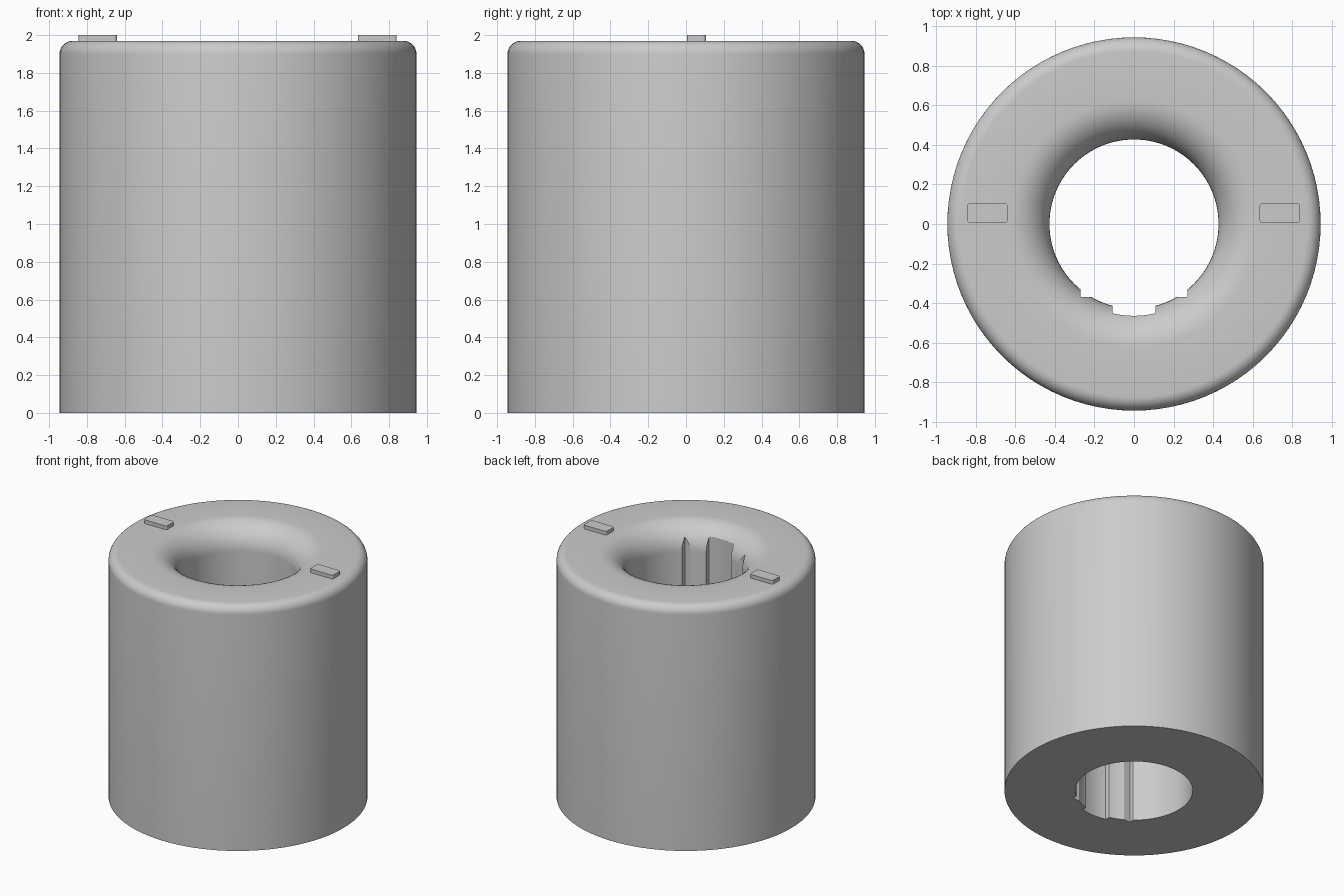
import bpy, bmesh, math

if "Cube" in bpy.data.objects:
    bpy.data.objects.remove(bpy.data.objects["Cube"])

SEG = 96
R_OUT, R_IN, H = 0.945, 0.428, 1.97
F_OUT, F_IN = 0.07, 0.2

grey = bpy.data.materials.new("light grey")
grey.diffuse_color = (0.6, 0.6, 0.6, 1)
grey.use_nodes = True
grey.node_tree.nodes["Principled BSDF"].inputs["Base Color"].default_value = grey.diffuse_color


def make_object(name, bm):
    bmesh.ops.recalc_face_normals(bm, faces=bm.faces)
    mesh = bpy.data.meshes.new(name)
    bm.to_mesh(mesh)
    bm.free()
    mesh.materials.append(grey)
    ob = bpy.data.objects.new(name, mesh)
    bpy.context.collection.objects.link(ob)
    return ob


def prism(name, pts, z0, z1):
    bm = bmesh.new()
    face = bm.faces.new([bm.verts.new((x, y, z0)) for x, y in pts])
    ext = bmesh.ops.extrude_face_region(bm, geom=[face])
    verts = [g for g in ext["geom"] if isinstance(g, bmesh.types.BMVert)]
    bmesh.ops.translate(bm, verts=verts, vec=(0, 0, z1 - z0))
    return make_object(name, bm)


def activate(ob):
    bpy.ops.object.select_all(action='DESELECT')
    ob.select_set(True)
    bpy.context.view_layer.objects.active = ob


# ring body: closed profile spun around z, rounded rims at the top
profile = [(R_IN, 0), (R_OUT, 0)]
for i in range(9):
    a = math.pi / 2 * i / 8
    profile.append((R_OUT - F_OUT + F_OUT * math.cos(a), H - F_OUT + F_OUT * math.sin(a)))
for i in range(13):
    a = math.pi / 2 * (1 - i / 12)
    profile.append((R_IN + F_IN - F_IN * math.cos(a), H - F_IN + F_IN * math.sin(a)))

bm = bmesh.new()
rings = []
for s in range(SEG):
    t = 2 * math.pi * s / SEG
    rings.append([bm.verts.new((r * math.cos(t), r * math.sin(t), z)) for r, z in profile])
n = len(profile)
for s in range(SEG):
    a, b = rings[s], rings[(s + 1) % SEG]
    for k in range(n):
        j = (k + 1) % n
        bm.faces.new((a[k], b[k], b[j], a[j]))
body = make_object("ring_body", bm)

# keyways on the front side of the bore: wide shallow step plus a centre slot
slot = []
for i in range(9):
    x = -0.11 + 0.22 * i / 8
    slot.append((x, -math.sqrt(0.465 ** 2 - x * x)))
outline = ([(0.27, -0.1), (-0.27, -0.1), (-0.27, -0.37), (-0.11, -0.37)]
           + slot + [(0.11, -0.37), (0.27, -0.37)])
cutter = prism("keyway_cutter", outline, -0.2, 2.2)
cutter.hide_render = True

activate(body)
mod = body.modifiers.new("keyways", 'BOOLEAN')
mod.operation = 'DIFFERENCE'
mod.solver = 'EXACT'
mod.object = cutter
bpy.ops.object.modifier_apply(modifier=mod.name)
bpy.data.objects.remove(cutter)
activate(body)
bpy.ops.object.shade_smooth_by_angle(angle=math.radians(30))

# two small raised pads with rounded corners on the top face
for name, cx in (("left_pad", -0.742), ("right_pad", 0.738)):
    pts = []
    c = 0.015
    for q, (sx, sy) in enumerate(((1, 1), (-1, 1), (-1, -1), (1, -1))):
        for i in range(4):
            a = math.pi / 2 * (q + i / 3)
            pts.append((cx + sx * (0.102 - c) + c * math.cos(a),
                        0.055 + sy * (0.05 - c) + c * math.sin(a)))
    prism(name, pts, H - 0.01, 2.0)
